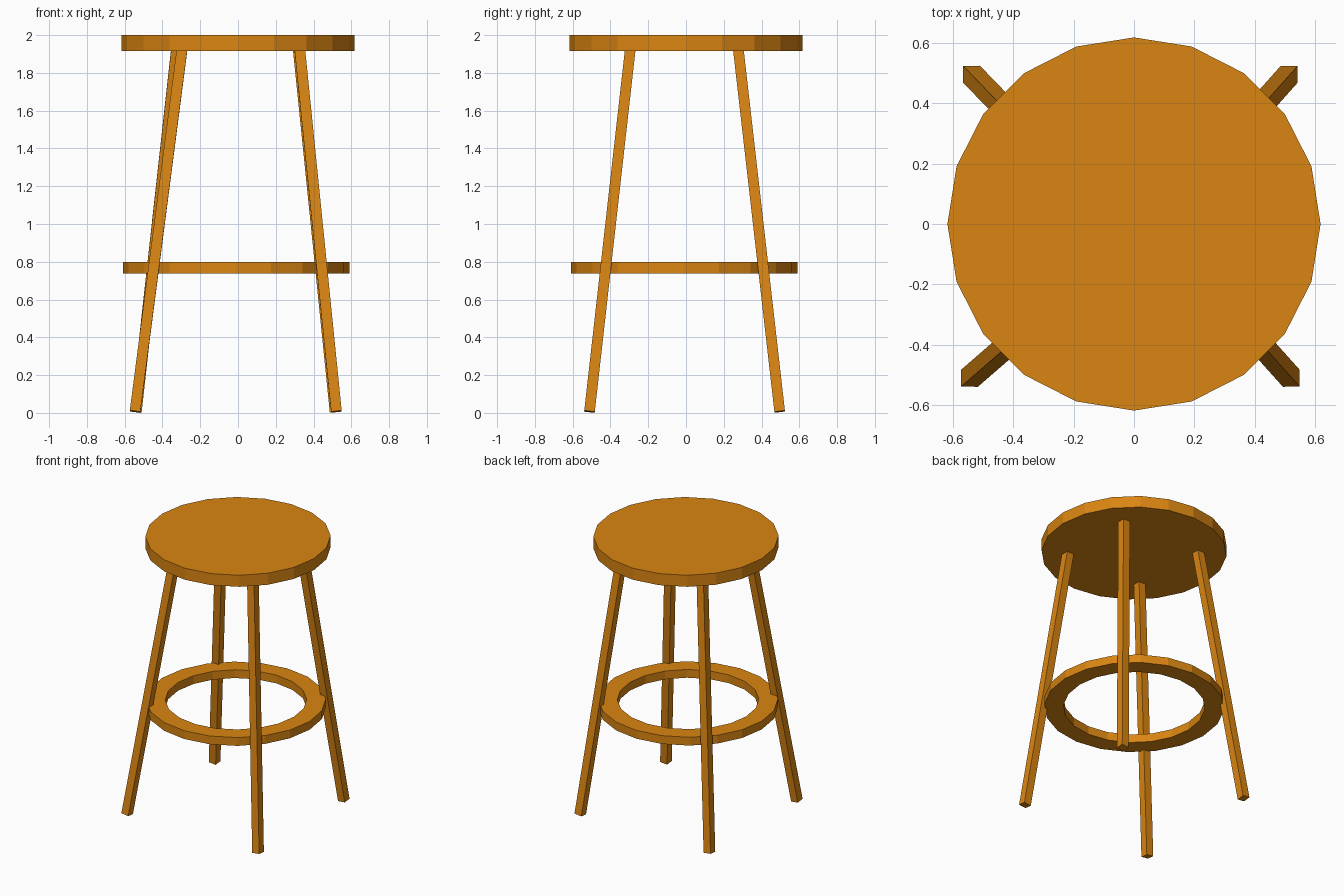
import bpy, bmesh, math
from mathutils import Vector

if "Cube" in bpy.data.objects:
    bpy.data.objects.remove(bpy.data.objects["Cube"])

wood = bpy.data.materials.new("orange wood")
wood.diffuse_color = (0.70, 0.235, 0.006, 1)
wood.use_nodes = True
wood.node_tree.nodes["Principled BSDF"].inputs["Base Color"].default_value = wood.diffuse_color


def make_object(name, bm):
    bmesh.ops.recalc_face_normals(bm, faces=bm.faces[:])
    mesh = bpy.data.meshes.new(name)
    bm.to_mesh(mesh)
    bm.free()
    mesh.materials.append(wood)
    obj = bpy.data.objects.new(name, mesh)
    bpy.context.collection.objects.link(obj)
    return obj


def circle_points(bm, radius, z, cx=0, cy=0, sides=20):
    return [bm.verts.new((cx + radius * math.cos(math.tau * i / sides),
                          cy + radius * math.sin(math.tau * i / sides), z))
            for i in range(sides)]


def bridge(bm, a, b):
    n = len(a)
    for i in range(n):
        j = (i + 1) % n
        bm.faces.new((a[i], a[j], b[j], b[i]))


# Seat: flat 20-sided disc
bm = bmesh.new()
low, high = circle_points(bm, 0.618, 1.915), circle_points(bm, 0.618, 2.0)
bridge(bm, low, high)
bm.faces.new(low)
bm.faces.new(high)
make_object("seat", bm)

# Foot ring: rectangular section swept round, slightly off centre
bm = bmesh.new()
section = [(0.60, 0.737), (0.60, 0.798), (0.472, 0.798), (0.472, 0.737)]
loops = [circle_points(bm, r, z, -0.01, -0.01) for r, z in section]
for k in range(4):
    bridge(bm, loops[k], loops[(k + 1) % 4])
make_object("foot_ring", bm)


# Legs: splayed square bars with ends cut square to their axis
def leg(name, foot, top, width=0.056):
    a, b = Vector((*foot, 0.007)), Vector((*top, 1.925))
    axis = (b - a).normalized()
    side = Vector((1, 0, 0))
    side = (side - axis * side.dot(axis)).normalized()
    depth = axis.cross(side)
    h = width / 2
    bm = bmesh.new()
    ends = [[bm.verts.new(p + side * h * sx + depth * h * sy)
             for sx, sy in ((-1, -1), (1, -1), (1, 1), (-1, 1))]
            for p in (a, b)]
    bridge(bm, *ends)
    bm.faces.new(ends[0])
    bm.faces.new(ends[1])
    make_object(name, bm)


leg("front_left_leg", (-0.545, -0.511), (-0.296, -0.295))
leg("front_right_leg", (0.521, -0.511), (0.327, -0.295))
leg("back_left_leg", (-0.538, 0.496), (-0.326, 0.277))
leg("back_right_leg", (0.514, 0.496), (0.319, 0.277))
